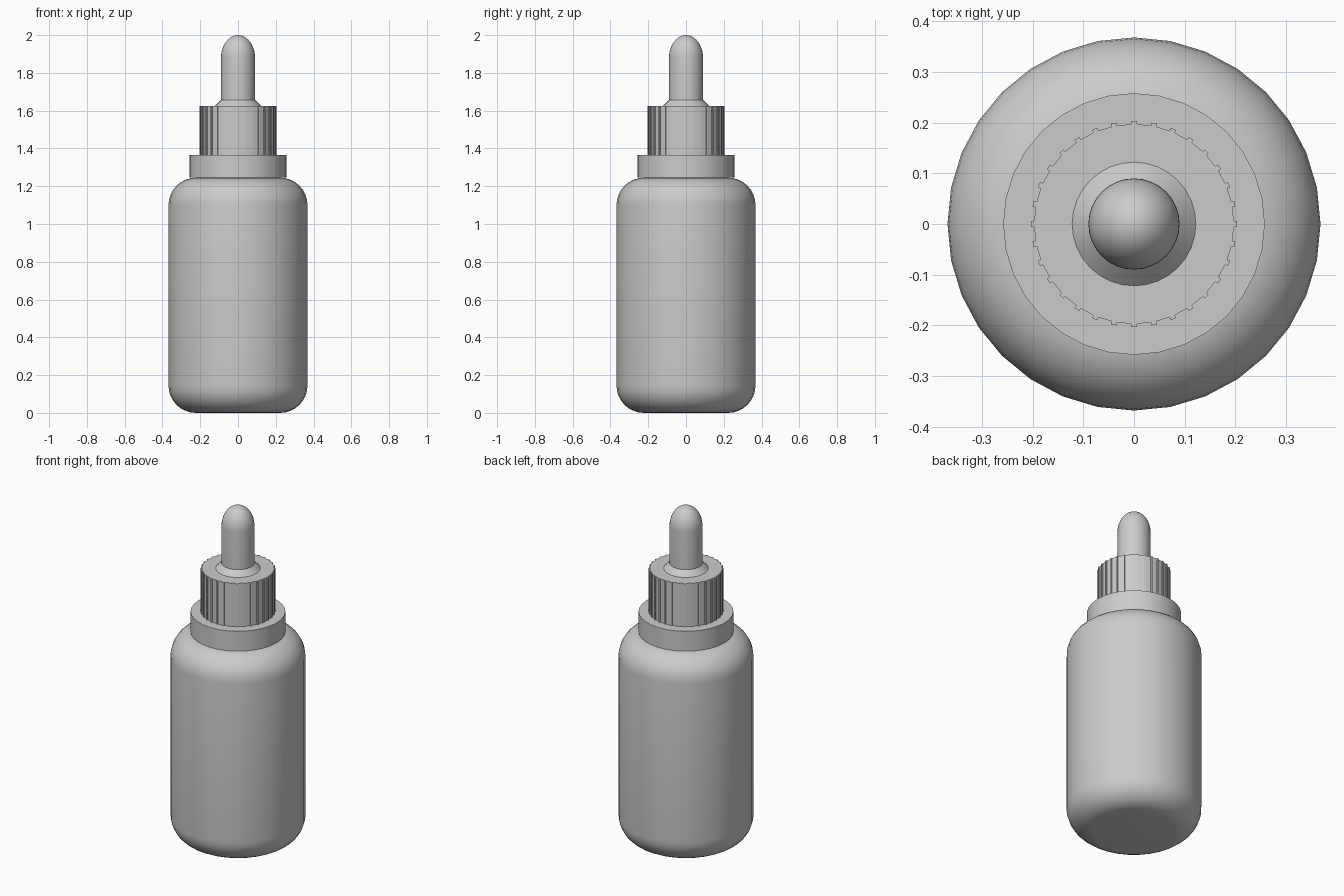
import bpy, bmesh
from math import pi, sin, cos, radians

if "Cube" in bpy.data.objects:
    bpy.data.objects.remove(bpy.data.objects["Cube"])

SIDES = 32


def finish(name, bm, angle=35):
    bmesh.ops.recalc_face_normals(bm, faces=bm.faces)
    mesh = bpy.data.meshes.new(name)
    bm.to_mesh(mesh)
    bm.free()
    ob = bpy.data.objects.new(name, mesh)
    bpy.context.collection.objects.link(ob)
    bpy.ops.object.select_all(action='DESELECT')
    ob.select_set(True)
    bpy.context.view_layer.objects.active = ob
    bpy.ops.object.shade_smooth_by_angle(angle=radians(angle))
    return ob


def arc(r0, z0, rx, rz, a0, a1, n):
    """Points along an elliptical arc in the (radius, z) plane."""
    steps = [radians(a0 + (a1 - a0) * i / n) for i in range(n + 1)]
    return [(r0 + rx * cos(a), z0 + rz * sin(a)) for a in steps]


def lathe(name, profile, sides=SIDES):
    """Spin a (radius, z) profile around z; both ends are closed."""
    bm = bmesh.new()
    rings = []
    for r, z in profile:
        if r < 1e-5:
            rings.append([bm.verts.new((0, 0, z))] * sides)
        else:
            rings.append([bm.verts.new((r * cos(2 * pi * i / sides), r * sin(2 * pi * i / sides), z))
                          for i in range(sides)])
    for a, b in zip(rings, rings[1:]):
        for i in range(sides):
            j = (i + 1) % sides
            quad = list(dict.fromkeys([a[i], a[j], b[j], b[i]]))
            bm.faces.new(quad)
    for ring in (rings[0], rings[-1]):
        if ring[0] is not ring[1]:
            bm.faces.new(ring)
    return finish(name, bm)


# Bottle body with rounded base and shoulder
R, H, F = 0.368, 1.245, 0.145
lathe("bottle_body", arc(R - F, F, F, F, -90, 0, 8) + arc(R - F, H - F, F, F, 0, 90, 8))

# Collar ring under the cap
lathe("collar", [(0.258, 1.245), (0.258, 1.365)])

# Ribbed screw cap
bm = bmesh.new()
outline = []
half = 0.0055 / 0.2
for i in range(SIDES):
    a = 2 * pi * i / SIDES
    for r, d in ((0.197, -half), (0.203, -half), (0.203, half), (0.197, half)):
        outline.append(bm.verts.new((r * cos(a + d), r * sin(a + d), 1.365)))
base = bm.faces.new(outline)
top = bmesh.ops.extrude_face_region(bm, geom=[base], use_keep_orig=True)["geom"]
bmesh.ops.translate(bm, vec=(0, 0, 0.26), verts=[v for v in top if isinstance(v, bmesh.types.BMVert)])
finish("ribbed_cap", bm)

# Sloped flange at the foot of the bulb
lathe("bulb_flange", [(0.122, 1.625), (0.09, 1.657)])

# Rubber bulb with domed tip
lathe("dropper_bulb", [(0.09, 1.65)] + arc(0, 1.88, 0.09, 0.12, 0, 90, 12))
